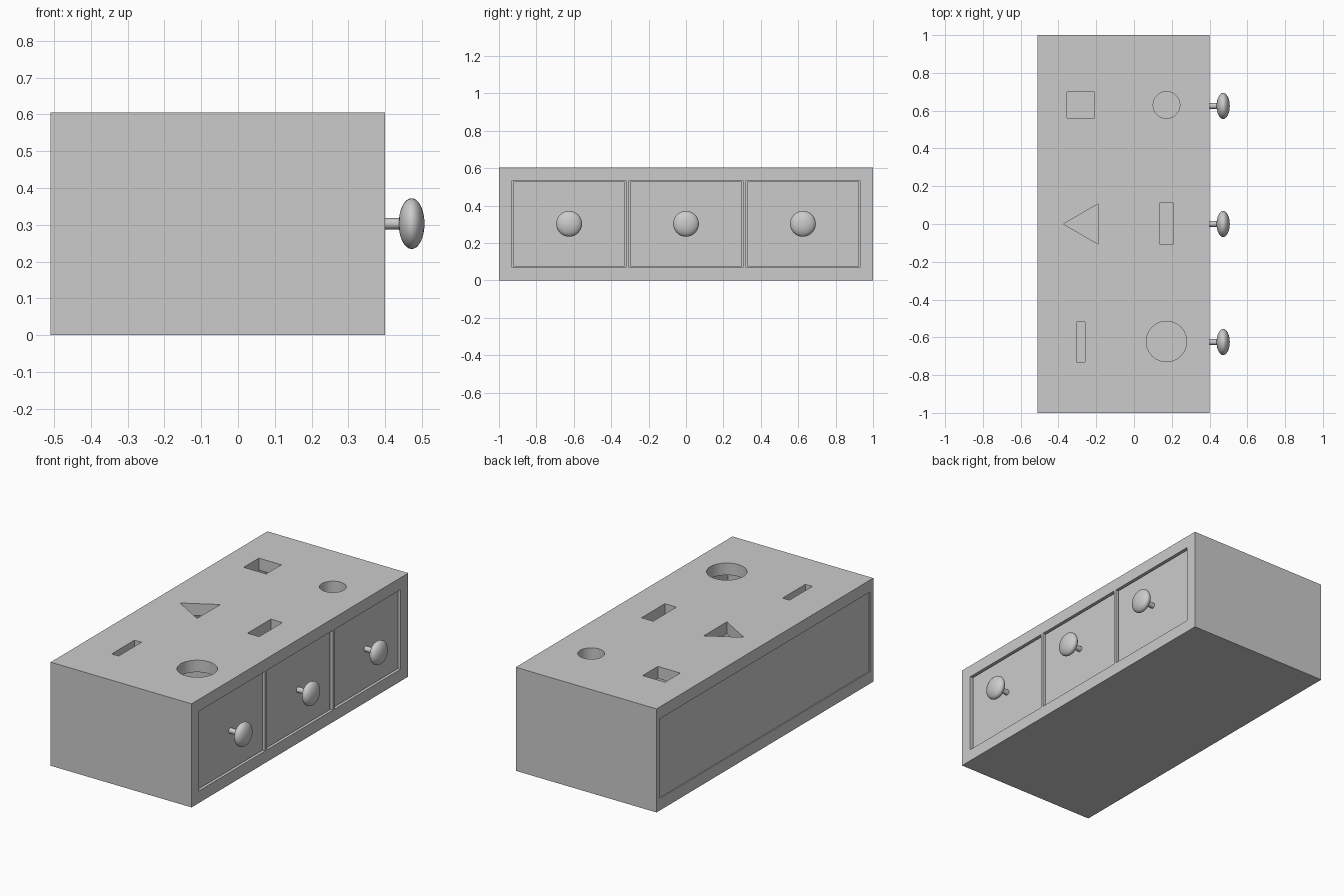
import bpy, math

if "Cube" in bpy.data.objects:
    bpy.data.objects.remove(bpy.data.objects["Cube"])


def box(name, lo, hi):
    bpy.ops.mesh.primitive_cube_add(size=1, location=[(a + b) / 2 for a, b in zip(lo, hi)])
    ob = bpy.context.object
    ob.name = name
    ob.scale = [b - a for a, b in zip(lo, hi)]
    bpy.ops.object.transform_apply(location=False, rotation=False, scale=True)
    return ob


def prism(name, x, y, r, sides, turn=0.0):
    bpy.ops.mesh.primitive_cylinder_add(vertices=sides, radius=r, depth=0.3,
                                        location=(x, y, 0.57), rotation=(0, 0, turn))
    bpy.context.object.name = name
    return bpy.context.object


def cut(target, cutter):
    mod = target.modifiers.new("cut", 'BOOLEAN')
    mod.operation = 'DIFFERENCE'
    mod.solver = 'EXACT'
    mod.object = cutter
    bpy.context.view_layer.objects.active = target
    bpy.ops.object.modifier_apply(modifier=mod.name)
    bpy.data.objects.remove(cutter, do_unlink=True)


BACK, FRONT = -0.51, 0.40
LOW, HIGH, TOP = 0.07, 0.535, 0.605

# Case: one solid carved into three drawer bays
case = box("case", (BACK, -1, 0), (FRONT, 1, TOP))
bays = [(-0.93, -0.32), (-0.305, 0.305), (0.32, 0.93)]
for y0, y1 in bays:
    cut(case, box("bay_cutter", (-0.48, y0, LOW), (FRONT + 0.1, y1, HIGH)))

# Shallow recess of the back panel
cut(case, box("back_cutter", (BACK - 0.1, -0.97, LOW), (BACK + 0.006, 0.97, HIGH)))

# Sorting holes in the top
for x0, x1, y0, y1 in [(-0.355, -0.21, 0.56, 0.70),
                       (-0.305, -0.26, -0.73, -0.52),
                       (0.135, 0.21, -0.105, 0.11)]:
    cut(case, box("slot_cutter", (x0, y0, 0.5), (x1, y1, 0.7)))
cut(case, prism("small_round_cutter", 0.172, 0.63, 0.071, 32))
cut(case, prism("large_round_cutter", 0.172, -0.622, 0.107, 40))
# triangle pointing to the back
cut(case, prism("triangle_cutter", -0.251, 0, 0.123, 3, math.pi / 2))

# Drawers: open-topped trays with a turned knob
for i, (y0, y1) in enumerate(bays, 1):
    mid = (y0 + y1) / 2
    face = FRONT - 0.012
    tray = box(f"drawer_{i}", (-0.47, y0 + 0.008, LOW + 0.004), (face, y1 - 0.008, HIGH - 0.006))
    cut(tray, box("tray_cutter", (-0.445, y0 + 0.03, LOW + 0.03), (face - 0.03, y1 - 0.03, 0.7)))
    bpy.ops.mesh.primitive_cylinder_add(vertices=20, radius=0.0155, depth=0.08,
                                        location=(0.415, mid, 0.303), rotation=(0, math.pi / 2, 0))
    bpy.context.object.name = f"knob_stem_{i}"
    bpy.ops.object.shade_smooth_by_angle()
    bpy.ops.mesh.primitive_uv_sphere_add(segments=32, ring_count=16, radius=1,
                                         location=(0.472, mid, 0.303), rotation=(0, math.pi / 2, 0))
    knob = bpy.context.object
    knob.name = f"knob_{i}"
    knob.scale = (0.069, 0.069, 0.035)
    bpy.ops.object.shade_smooth_by_angle()
